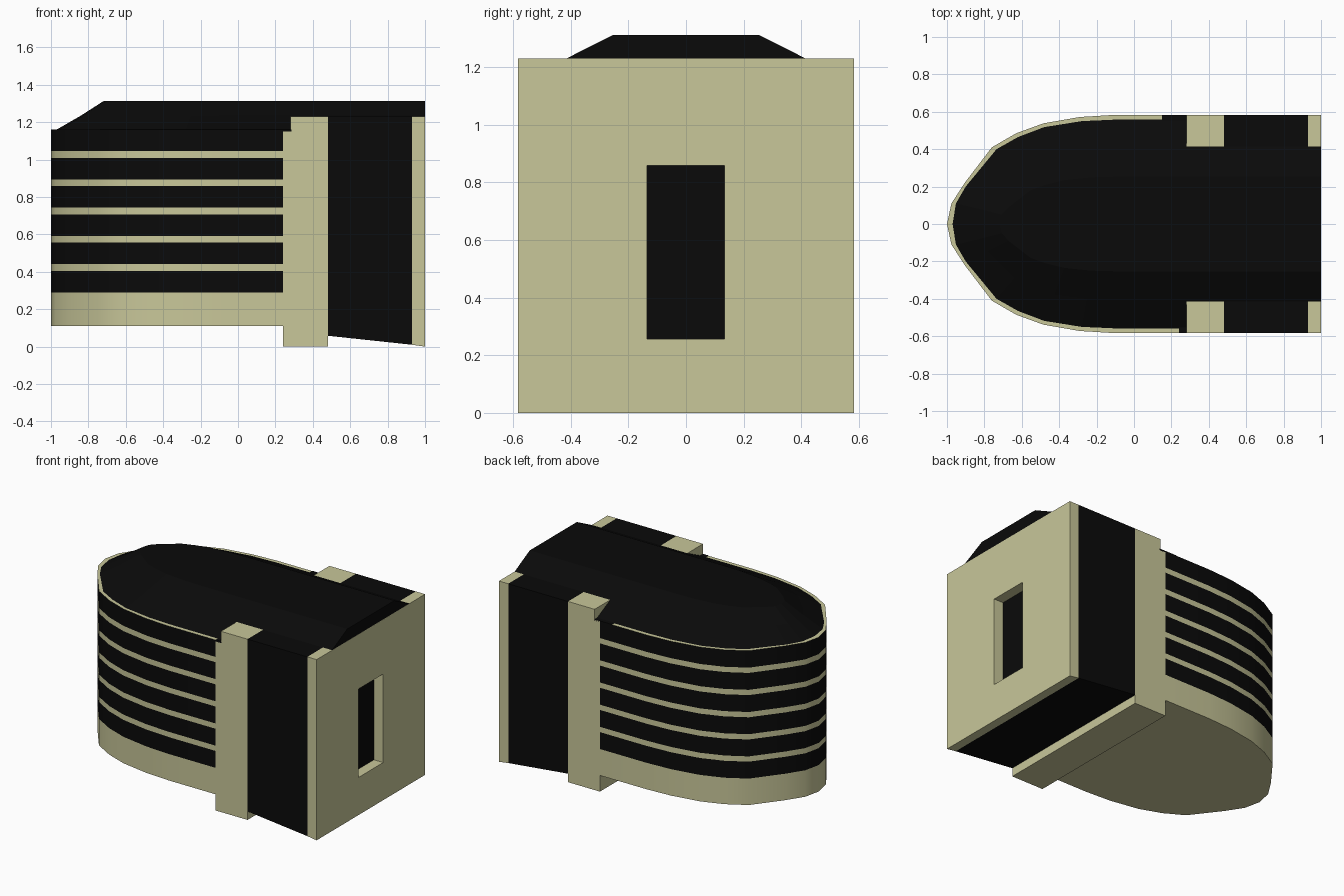
import bpy, bmesh

if "Cube" in bpy.data.objects:
    bpy.data.objects.remove(bpy.data.objects["Cube"])


def material(name, color):
    m = bpy.data.materials.new(name)
    m.diffuse_color = (*color, 1)
    m.use_nodes = True
    m.node_tree.nodes["Principled BSDF"].inputs["Base Color"].default_value = m.diffuse_color
    return m


TAN = material("tan_wall", (0.58, 0.57, 0.32))
BLACK = material("black_glass", (0.003, 0.003, 0.003))
W = 0.583          # half width
HULL_TOP = 1.16


def make(name, verts, faces, mats, slots=None, smooth=False):
    me = bpy.data.meshes.new(name)
    me.from_pydata(verts, [], faces)
    for m in mats:
        me.materials.append(m)
    if slots:
        me.polygons.foreach_set("material_index", slots)
    bm = bmesh.new()
    bm.from_mesh(me)
    bmesh.ops.recalc_face_normals(bm, faces=bm.faces)
    bm.to_mesh(me)
    bm.free()
    ob = bpy.data.objects.new(name, me)
    bpy.context.collection.objects.link(ob)
    if smooth:
        bpy.ops.object.select_all(action='DESELECT')
        bpy.context.view_layer.objects.active = ob
        ob.select_set(True)
        bpy.ops.object.shade_smooth_by_angle(angle=0.52)
    return ob


def loft(name, loops, mats, wall_slots=None, smooth=False):
    """Stack closed loops of equal length and cap both ends."""
    n = len(loops[0])
    verts = [v for loop in loops for v in loop]
    faces, slots = [], []
    for k in range(len(loops) - 1):
        for i in range(n):
            j = (i + 1) % n
            faces.append((k * n + i, k * n + j, (k + 1) * n + j, (k + 1) * n + i))
            slots.append(wall_slots[k] if wall_slots else 0)
    faces += [tuple(range(n)), tuple(range(len(verts) - n, len(verts)))]
    slots += [0, 0]
    return make(name, verts, faces, mats, slots, smooth)


def slab(name, profile, y0, y1, mat):
    """Extrude an xz profile along y."""
    return loft(name, [[(x, y, z) for x, z in profile] for y in (y0, y1)], [mat])


def mirrored(half, end_x, end_y):
    """Close a half outline (nose first) into a full plan loop."""
    pts = half + [(end_x, end_y)]
    return pts + [(x, -y) for x, y in reversed(pts) if y > 0]


# Rounded hull with flush window bands
outer = [(-1, 0), (-0.976, 0.11), (-0.905, 0.22), (-0.76, 0.41), (-0.63, 0.485),
         (-0.485, 0.538), (-0.29, 0.572), (-0.11, W)]
plan = mirrored(outer, 0.24, W)
levels, slots = [0.11], []
for k in range(6):
    base = 0.29 + 0.151 * k
    levels += [base, base + 0.115]
    slots += [0, 1]
levels[-1] = HULL_TOP
loft("banded_hull", [[(x, y, z) for x, y in plan] for z in levels],
     [TAN, BLACK], slots, smooth=True)

# Roof rising in two sloped steps from inside the hull rim
inner = [(-0.97, 0), (-0.952, 0.11), (-0.9, 0.2), (-0.735, 0.40), (-0.62, 0.465),
         (-0.48, 0.518), (-0.28, 0.55), (-0.1, 0.558)]
roof_loops = []
for nose, half, z in ((-0.97, 0.558, HULL_TOP), (-0.84, 0.405, 1.235), (-0.72, 0.253, 1.312)):
    sx, sy = (nose + 0.1) / -0.87, half / 0.558
    pts = [(-0.1 + (x + 0.1) * sx, y * sy) for x, y in inner]
    roof_loops.append([(x, y, z) for x, y in mirrored(pts, 0.9995, half)])
loft("roof", roof_loops, [BLACK])

# Black roof edges beside the pillars
for name, x0, y0, y1 in (("roof_edge_back", 0.15, 0.5, W), ("roof_edge_front", 0.24, -W, -0.5)):
    slab(name, [(x0, 1.15), (0.285, 1.15), (0.285, 1.162), (x0, 1.162)], y0, y1, BLACK)

# Cross frame forming both side pillars and the ground beam
slab("pillar_frame", [(0.24, 0), (0.48, 0), (0.48, 1.23), (0.28, 1.23),
                      (0.28, HULL_TOP), (0.24, HULL_TOP)], -W, W, TAN)

# Dark glazed block with sloping underside
slab("glazed_block", [(0.48, 0.058), (0.93, 0.01), (0.93, 1.23), (0.48, 1.23)],
     -W, W, BLACK)

# End wall with a through opening
verts = []
for x, bottom in ((0.93, 0.01), (1.0, 0.0)):
    verts += [(x, -W, bottom), (x, W, bottom), (x, W, 1.23), (x, -W, 1.23)]
    verts += [(x, y, z) for y, z in ((-0.135, 0.256), (0.133, 0.256),
                                     (0.133, 0.858), (-0.135, 0.858))]
faces = []
for i in range(4):
    j = (i + 1) % 4
    faces += [(i, j, j + 4, i + 4), (i + 8, j + 8, j + 12, i + 12),
              (i, j, j + 8, i + 8), (i + 4, j + 4, j + 12, i + 12)]
make("end_wall", verts, faces, [TAN])
